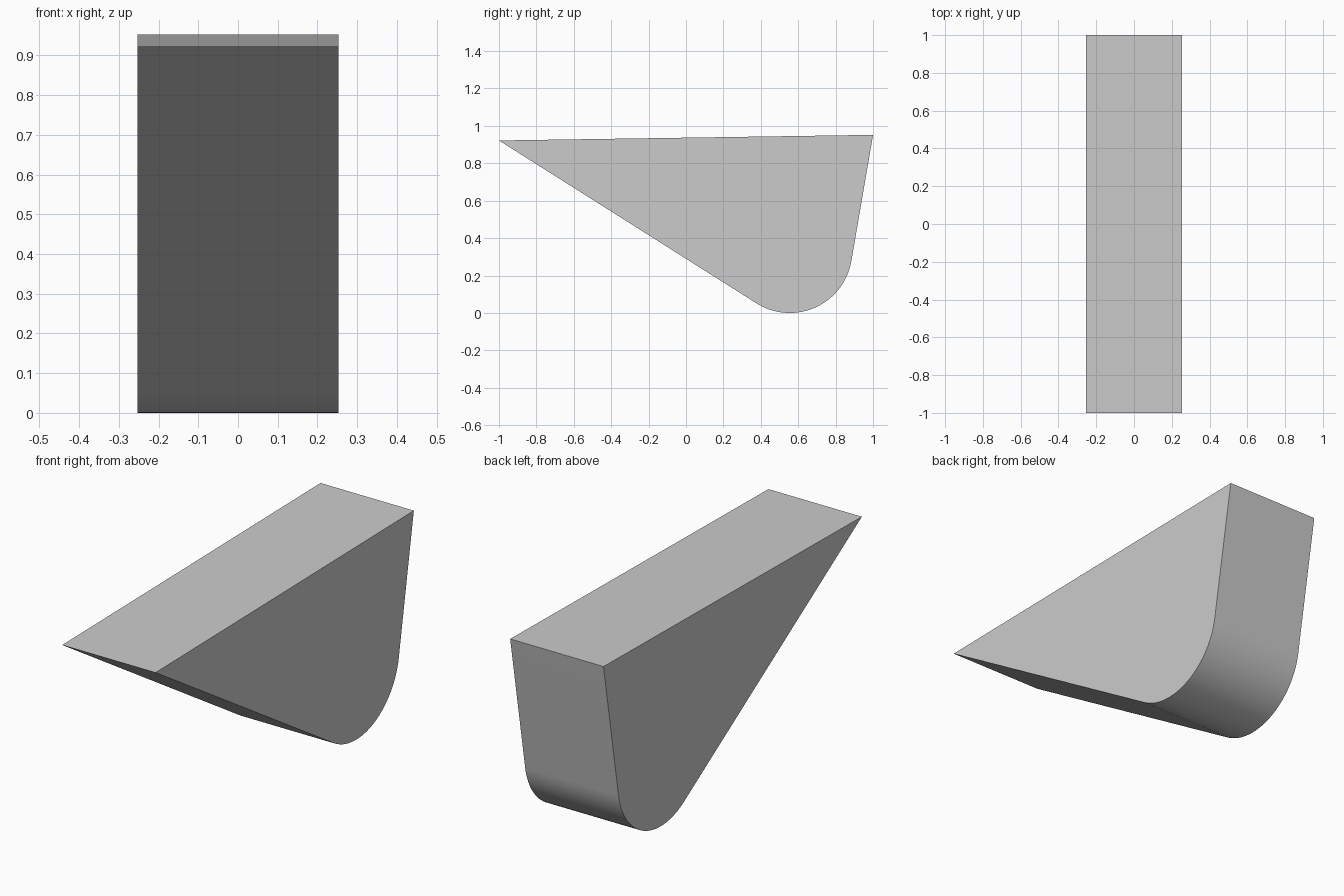
import bpy
import bmesh
import math
from mathutils import Vector

cube = bpy.data.objects.get("Cube")
if cube:
    bpy.data.objects.remove(cube, do_unlink=True)

grey = bpy.data.materials.new("plain grey")
grey.use_nodes = True
colour = (0.6, 0.6, 0.6, 1)
grey.diffuse_color = colour
grey.node_tree.nodes["Principled BSDF"].inputs["Base Color"].default_value = colour

HALF_WIDTH = 0.253
FRONT_TIP = Vector((-1, 0.922))
BACK_TIP = Vector((1, 0.952))
RADIUS = 0.334
CENTRE = Vector((0.555, RADIUS))
ARC_STEPS = 32


def tangent_angle(tip, side):
    """Angle on the round nose where a straight side from the tip touches it."""
    d = tip - CENTRE
    return math.atan2(d.y, d.x) + side * math.acos(RADIUS / d.length)


# Side profile: two tips joined by a rounded lower nose
start = tangent_angle(FRONT_TIP, 1) - math.tau
end = tangent_angle(BACK_TIP, -1)
profile = [FRONT_TIP]
for i in range(ARC_STEPS + 1):
    a = start + (end - start) * i / ARC_STEPS
    profile.append(CENTRE + RADIUS * Vector((math.cos(a), math.sin(a))))
profile.append(BACK_TIP)

# Wedge body: profile extruded across the width
bm = bmesh.new()
face = bm.faces.new([bm.verts.new((-HALF_WIDTH, p.x, p.y)) for p in profile])
result = bmesh.ops.extrude_face_region(bm, geom=[face], use_keep_orig=True)
moved = [v for v in result["geom"] if isinstance(v, bmesh.types.BMVert)]
bmesh.ops.translate(bm, verts=moved, vec=(2 * HALF_WIDTH, 0, 0))
bmesh.ops.recalc_face_normals(bm, faces=bm.faces)

mesh = bpy.data.meshes.new("rounded_wedge")
bm.to_mesh(mesh)
bm.free()
mesh.materials.append(grey)
wedge = bpy.data.objects.new("rounded_wedge", mesh)
bpy.context.collection.objects.link(wedge)

# Smooth nose with crisp outer edges
bpy.context.view_layer.objects.active = wedge
wedge.select_set(True)
bpy.ops.object.shade_smooth_by_angle(angle=math.radians(30))
